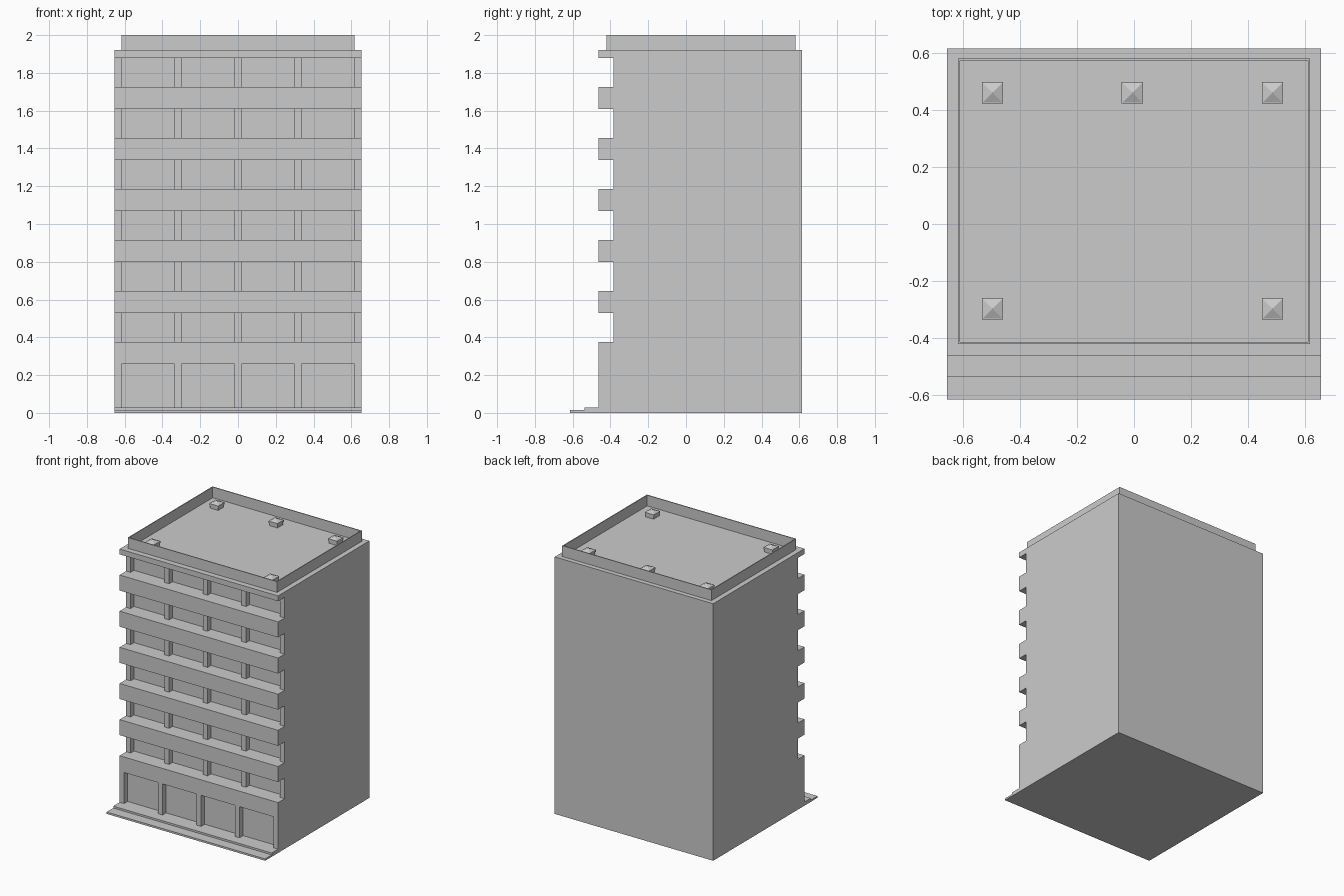
import bpy, bmesh

if "Cube" in bpy.data.objects:
    bpy.data.objects.remove(bpy.data.objects["Cube"])

W = 0.655          # half width
BACK = 0.615
FRONT = -0.462     # plane of the floor bands
RECESS = -0.385    # plane of the upper columns


def box(name, x0, x1, y0, y1, z0, z1):
    bm = bmesh.new()
    bmesh.ops.create_cube(bm, size=1)
    for v in bm.verts:
        v.co = (x1 if v.co.x > 0 else x0,
                y1 if v.co.y > 0 else y0,
                z1 if v.co.z > 0 else z0)
    return finish(name, bm)


def finish(name, bm):
    me = bpy.data.meshes.new(name)
    bm.to_mesh(me)
    bm.free()
    ob = bpy.data.objects.new(name, me)
    bpy.context.collection.objects.link(ob)
    return ob


# Main block, its front is the upper window plane
box("main_block", -W, W, -0.345, BACK, 0, 1.92)

# Entrance steps
box("lower_step", -W, W, -0.615, -0.345, 0, 0.014)
box("upper_step", -W, W, -0.537, -0.345, 0.014, 0.028)

# Floor bands and roof edge
for i in range(6):
    z = 0.26 + i * 0.27
    box("floor_band", -W, W, FRONT, -0.345, z, z + 0.116)
box("roof_edge", -W, W, FRONT, -0.345, 1.88, 1.92)

# Columns on the ground floor and on each upper floor
for i in range(5):
    x = -0.6365 + i * 0.31825
    x0, x1 = x - 0.0185, x + 0.0185
    box("ground_column", x0, x1, FRONT, -0.345, 0.028, 0.26)
    for f in range(6):
        z = 0.376 + f * 0.27
        top = 1.88 if f == 5 else z + 0.154
        box("upper_column", x0, x1, RECESS, -0.345, z, top)

# Shop front panels set back between the ground columns
box("shop_front", -0.62, 0.62, -0.42, -0.345, 0.028, 0.26)

# Thin roof parapet
T = 0.007
PX, PY0, PY1 = 0.617, -0.42, 0.58
for s in (-1, 1):
    xs = sorted((s * PX, s * (PX - T)))
    box("parapet_side", xs[0], xs[1], PY0, PY1, 1.92, 2.0)
box("parapet_front", -PX + T, PX - T, PY0, PY0 + T, 1.92, 2.0)
box("parapet_back", -PX + T, PX - T, PY1 - T, PY1, 1.92, 2.0)


# Roof vents with a square base, an overhanging cap and a pyramid top
def vent(x, y):
    box("vent_base", x - .033, x + .033, y - .033, y + .033, 1.92, 1.94)
    box("vent_cap", x - .037, x + .037, y - .037, y + .037, 1.94, 1.955)
    bm = bmesh.new()
    h = 0.035
    ring = [bm.verts.new((x + a * h, y + b * h, 1.955))
            for a, b in ((-1, -1), (1, -1), (1, 1), (-1, 1))]
    tip = bm.verts.new((x, y, 1.97))
    for i in range(4):
        bm.faces.new((ring[i], ring[(i + 1) % 4], tip))
    finish("vent_top", bm)


for x, y in ((-0.496, 0.46), (-0.006, 0.46), (0.485, 0.46),
             (-0.496, -0.297), (0.485, -0.297)):
    vent(x, y)
